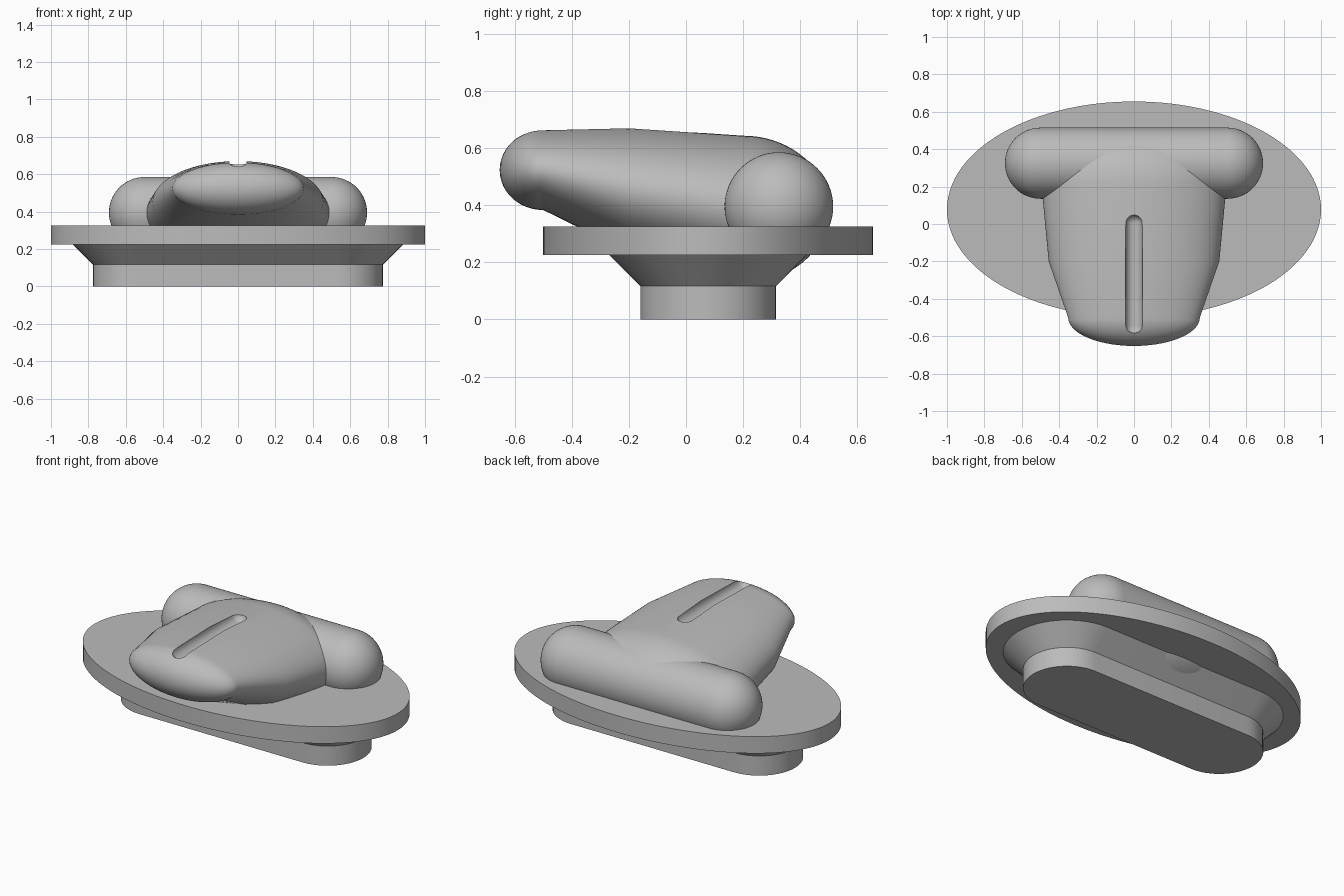
import bpy, bmesh
from math import sin, cos, pi, radians
from mathutils import Vector

cube = bpy.data.objects.get("Cube")
if cube:
    bpy.data.objects.remove(cube, do_unlink=True)

grey = bpy.data.materials.new("plain_grey")
grey.use_nodes = True
grey.diffuse_color = (0.5, 0.5, 0.5, 1)
grey.node_tree.nodes["Principled BSDF"].inputs["Base Color"].default_value = (0.5, 0.5, 0.5, 1)

CENTRE_Y = 0.0775


def smooth(obj, angle=30):
    bpy.ops.object.select_all(action="DESELECT")
    obj.select_set(True)
    bpy.context.view_layer.objects.active = obj
    bpy.ops.object.shade_smooth_by_angle(angle=radians(angle))


def loft(name, rings):
    """Skin a list of equal-length closed rings and cap both ends."""
    bm = bmesh.new()
    loops = [[bm.verts.new(p) for p in ring] for ring in rings]
    n = len(loops[0])
    for a, b in zip(loops, loops[1:]):
        for i in range(n):
            j = (i + 1) % n
            bm.faces.new((a[i], a[j], b[j], b[i]))
    bm.faces.new(loops[0])
    bm.faces.new(loops[-1])
    bmesh.ops.remove_doubles(bm, verts=bm.verts, dist=1e-5)
    bmesh.ops.recalc_face_normals(bm, faces=bm.faces)
    mesh = bpy.data.meshes.new(name)
    bm.to_mesh(mesh)
    bm.free()
    mesh.materials.append(grey)
    obj = bpy.data.objects.new(name, mesh)
    bpy.context.collection.objects.link(obj)
    smooth(obj)
    return obj


def ellipse(centre, u, v, n=64):
    c, u, v = Vector(centre), Vector(u), Vector(v)
    return [c + u * cos(2 * pi * i / n) + v * sin(2 * pi * i / n) for i in range(n)]


def capsule(name, start, end, radius, u, v, steps=16):
    """Round-ended rod between two sphere centres."""
    start, end = Vector(start), Vector(end)
    axis = (end - start).normalized()
    rings = []
    for centre, angles in ((start, (-pi / 2, 0)), (end, (0, pi / 2))):
        for k in range(steps + 1):
            t = angles[0] + (angles[1] - angles[0]) * k / steps
            r = radius * cos(t)
            rings.append(ellipse(centre + axis * radius * sin(t), Vector(u) * r, Vector(v) * r))
    return loft(name, rings)


def stadium(half_straight, radius, z, n=24):
    points = []
    for side in (1, -1):
        for k in range(n + 1):
            t = -pi / 2 + pi * k / n
            points.append((side * (half_straight + radius * cos(t)),
                           CENTRE_Y + side * radius * sin(t), z))
    return points


# Pedestal: straight foot with a flared neck
loft("pedestal_foot", [stadium(0.5375, 0.2375, z) for z in (0, 0.117)])
loft("pedestal_flare", [stadium(0.5375, 0.2375, 0.117), stadium(0.5375, 0.3475, 0.227)])

# Oval plate
loft("oval_plate", [ellipse((0, CENTRE_Y, z), (1, 0, 0), (0, 0.5775, 0), 128)
                    for z in (0.225, 0.325)])

# Round-ended bar across the back
capsule("rear_bar", (-0.5, 0.325, 0.395), (0.5, 0.325, 0.395), 0.19, (0, 1, 0), (0, 0, 1))


# Tapered body with domed ends: (y, centre z, half width, half height)
def section(y, z, a, h):
    return ellipse((0, y, z), (a, 0, 0), (0, 0, h), 96)


STEPS = 18
front = (-0.5, 0.523, 0.352, 0.14)
middle = (-0.2, 0.453, 0.456, 0.217)
back = (0.2, 0.385, 0.494, 0.258)


def dome(base, length, angles):
    y, z, a, h = base
    return [section(y + length * sin(t), z, a * cos(t), h * cos(t)) for t in angles]


quarter = [pi / 2 * k / STEPS for k in range(STEPS + 1)]
body = loft("body", dome(front, -0.152, quarter[::-1]) + [section(*middle)]
            + dome(back, 0.3, quarter))

# Rounded slot along the crown
cutter = capsule("slot_cutter", (0, -0.545, 0.665), (0, 0.005, 0.665), 0.045, (1, 0, 0), (0, 0, 1), 10)
cutter.hide_render = True
cut = body.modifiers.new("slot", "BOOLEAN")
cut.operation = "DIFFERENCE"
cut.solver = "EXACT"
cut.object = cutter
bpy.context.view_layer.objects.active = body
bpy.ops.object.modifier_apply(modifier=cut.name)
bpy.data.objects.remove(cutter, do_unlink=True)
smooth(body)
